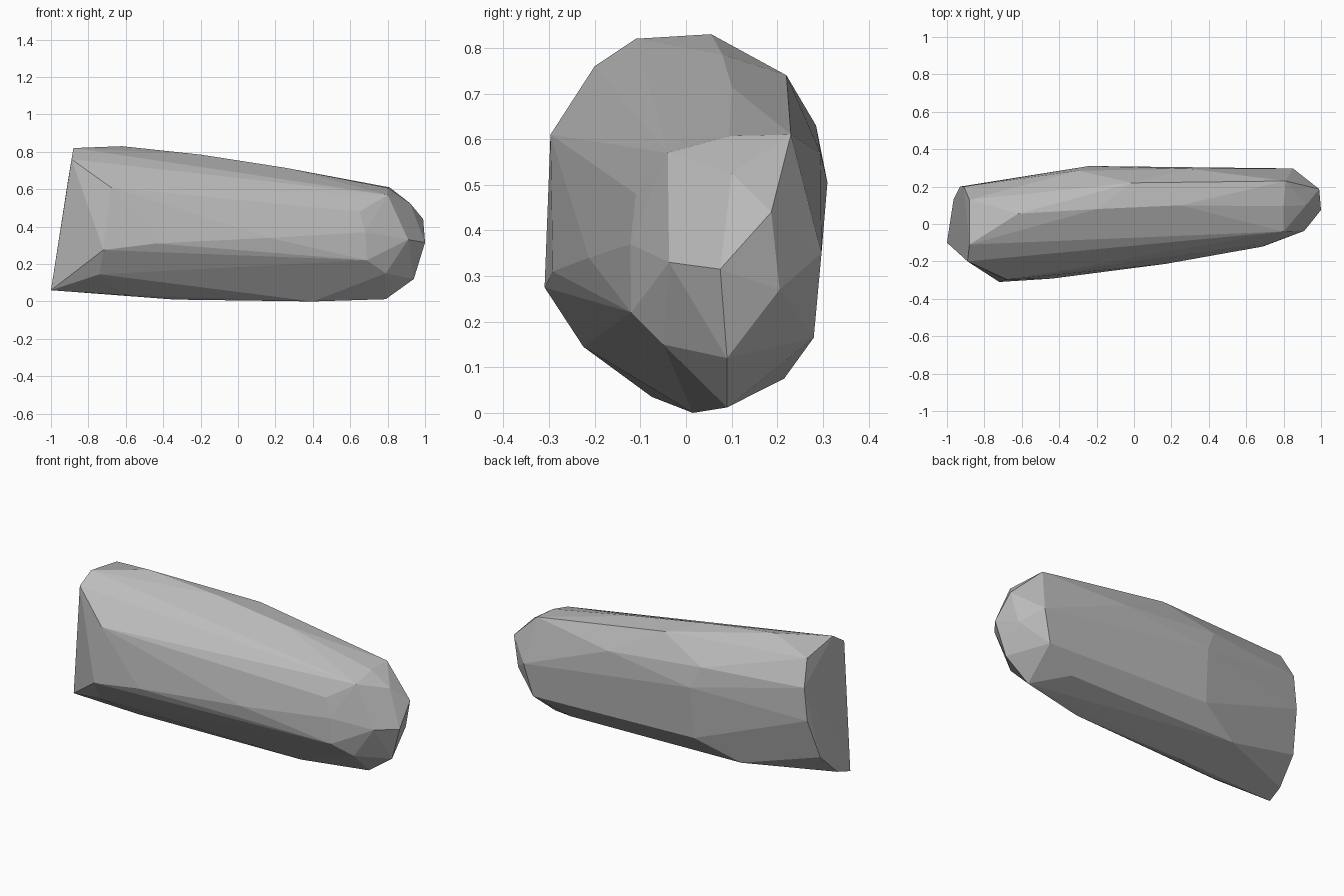
import bpy, bmesh

# Faceted boulder: hull around a few key corners, grouped by region
cut_end = [(-1, -.1, .06), (-.985, 0, .09), (-.965, .13, .22), (-.93, .2, .45),
           (-.91, .2, .64), (-.88, .13, .78), (-.88, -.11, .82), (-.89, -.2, .76)]
front_side = [(-.68, -.297, .61), (-.72, -.31, .275), (-.44, -.292, .31),
              (-.74, -.225, .145), (.17, -.213, .34), (.68, -.122, .37),
              (.69, -.12, .22), (.65, -.11, .48), (.79, -.05, .15)]
underside = [(-.6, -.075, .035), (-.34, 0, .01), (.4, .015, 0),
             (.79, .09, .012), (.6, .215, .075), (-.5, .2, .09)]
rounded_end = [(.94, .09, .12), (.86, .03, .195), (1, .075, .315), (.91, -.037, .33),
               (.99, .187, .44), (.95, .205, .27), (.92, .1, .525)]
top_side = [(-.62, .055, .83), (-.2, .08, .785), (.25, .1, .715), (-.01, .22, .74),
            (.81, .23, .61), (.8, .095, .607), (.8, -.04, .57)]
back_side = [(-.24, .31, .505), (-.3, .285, .63), (.3, .295, .57),
             (.85, .297, .35), (.8, .28, .165), (-.25, .282, .2)]

bm = bmesh.new()
for co in cut_end + front_side + underside + rounded_end + top_side + back_side:
    bm.verts.new(co)
hull = bmesh.ops.convex_hull(bm, input=bm.verts[:])
# Drop corners swallowed by the hull
inner = [v for v in bm.verts if not v.link_faces]
bmesh.ops.delete(bm, geom=inner, context='VERTS')
# Merge nearly coplanar facets, such as the flat cut end
bmesh.ops.dissolve_limit(bm, angle_limit=0.05, verts=bm.verts[:], edges=bm.edges[:])
bmesh.ops.recalc_face_normals(bm, faces=bm.faces[:])

mesh = bpy.data.meshes.new("boulder")
bm.to_mesh(mesh)
bm.free()

# Single stone grey
stone = bpy.data.materials.new("stone grey")
stone.diffuse_color = (.5, .5, .5, 1)
mesh.materials.append(stone)
bpy.context.collection.objects.link(bpy.data.objects.new("boulder", mesh))
